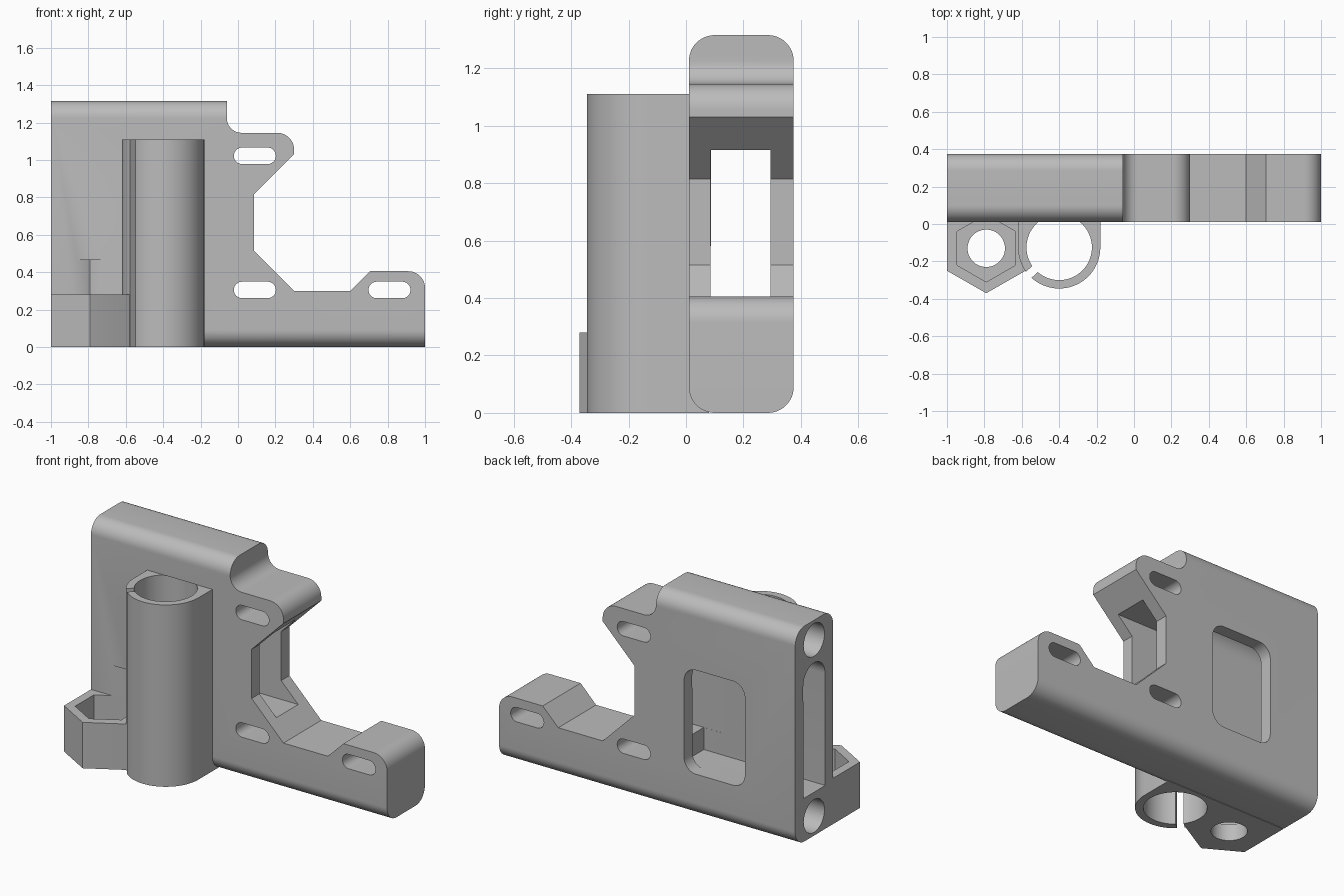
import bpy, bmesh
from math import sin, cos, radians
from mathutils import Vector

old = bpy.data.objects.get("Cube")
if old:
    bpy.data.objects.remove(old, do_unlink=True)

grey = bpy.data.materials.new("plain grey")
grey.use_nodes = True
colour = (0.5, 0.5, 0.5, 1)
grey.diffuse_color = colour
grey.node_tree.nodes["Principled BSDF"].inputs["Base Color"].default_value = colour


def arc(cx, cy, r, start, end, n=12):
    angles = [radians(start + (end - start) * i / n) for i in range(n + 1)]
    return [(cx + r * cos(a), cy + r * sin(a)) for a in angles]


def circle(cx, cy, r, n=48, turn=0):
    return arc(cx, cy, r, turn, turn + 360, n)[:-1]


def rounded(x0, x1, y0, y1, r):
    return (arc(x1 - r, y1 - r, r, 0, 90) + arc(x0 + r, y1 - r, r, 90, 180)
            + arc(x0 + r, y0 + r, r, 180, 270) + arc(x1 - r, y0 + r, r, 270, 360))


def prism(name, outline, axis, start, end):
    """Extrude a 2D outline along an axis."""
    place = {"X": lambda p, t: (t, p[0], p[1]),
             "Y": lambda p, t: (p[0], t, p[1]),
             "Z": lambda p, t: (p[0], p[1], t)}[axis]
    bm = bmesh.new()
    base = bm.faces.new([bm.verts.new(place(p, start)) for p in outline])
    made = bmesh.ops.extrude_face_region(bm, geom=[base])["geom"]
    shift = Vector(place((0, 0), end - start))
    bmesh.ops.translate(bm, vec=shift, verts=[g for g in made if isinstance(g, bmesh.types.BMVert)])
    bmesh.ops.recalc_face_normals(bm, faces=bm.faces)
    mesh = bpy.data.meshes.new(name)
    bm.to_mesh(mesh)
    bm.free()
    mesh.materials.append(grey)
    obj = bpy.data.objects.new(name, mesh)
    bpy.context.collection.objects.link(obj)
    return obj


def combine(parts, cutter, operation="DIFFERENCE"):
    """Apply a boolean to each part, then drop the cutter."""
    cutter.hide_render = True
    for part in parts:
        mod = part.modifiers.new("boolean", "BOOLEAN")
        mod.operation, mod.object, mod.solver = operation, cutter, "EXACT"
        bpy.context.view_layer.objects.active = part
        bpy.ops.object.modifier_apply(modifier=mod.name)
    bpy.data.objects.remove(cutter, do_unlink=True)


front, back, height = 0.01, 0.375, 1.315
inner, outer = 0.085, 0.295
mid = (front + back) / 2

# Bracket body: front outline limited by a rounded side section
outline = ([(-1, 0), (1, 0)] + arc(0.91, 0.315, 0.09, 0, 90)
           + [(0.705, 0.405), (0.6, 0.3), (0.3, 0.3), (0.085, 0.515), (0.085, 0.815), (0.3, 1.03)]
           + arc(0.21, 1.055, 0.09, 0, 90) + arc(0.02, 1.225, 0.08, 270, 180)
           + [(-0.06, height), (-1, height)])
body = prism("bracket_body", outline, "Y", front - 0.1, back + 0.1)
combine([body], prism("side_section", rounded(front, back, 0, height, 0.09), "X", -1.1, 1.1), "INTERSECT")

# Split tube clamp
cx, cy = -0.4, -0.125
tube = prism("clamp_tube", [(-0.62, 0.08)] + arc(cx, cy, 0.22, 180, 360, 40) + [(-0.18, 0.08)], "Z", 0, 1.11)

# Nut holder
holder = prism("nut_holder", [(-1, 0.08), (-1, -0.25), (-0.79, -0.37), (-0.545, -0.23), (-0.545, 0.08)],
               "Z", 0, 0.28)
parts = [body, tube, holder]

# Tube bore and clamp slit
combine(parts, prism("bore", circle(cx, cy, 0.175, 64), "Z", -0.1, 1.11))
combine([tube], prism("bore_top", circle(cx, cy, 0.175, 64), "Z", 1, 1.2))
along = Vector((cos(radians(222)), sin(radians(222))))
side = Vector((-along.y, along.x)) * 0.022
middle = Vector((cx, cy))
slit = [middle + along * d + side * s for d, s in ((0.1, -1), (0.3, -1), (0.3, 1), (0.1, 1))]
combine([tube, holder], prism("slit", slit, "Z", -0.1, 1.2))

# Nut pocket and screw hole
combine(parts, prism("nut_pocket", circle(-0.79, -0.13, 0.18, 6, 30), "Z", 0.1, 0.465))
combine([holder], prism("screw_hole", circle(-0.79, -0.13, 0.1), "Z", -0.1, 0.2))

# Rod holes in the left end
for z, end in ((0.12, 0.9), (height - 0.12, -0.15)):
    combine([body, holder], prism("rod_hole", circle(mid, z, 0.1), "X", -1.1, end))

# Belt passage: arched on the left, square on the right
arch = [(inner, 0.265), (outer, 0.265)] + arc(mid, 0.95, 0.105, 0, 180, 20)
combine([body], prism("arched_passage", arch, "X", -1.1, -0.18))
square = [(inner, 0.4), (outer, 0.4), (outer, 0.915), (inner, 0.915)]
combine([body], prism("square_passage", square, "X", -0.3, 0.29))

# Rear window into the passage
combine([body], prism("rear_window", rounded(-0.66, -0.25, 0.265, 0.9, 0.08), "Y", 0.2, 0.5))

# Mounting slots
for x, z in ((0.09, 1.022), (0.09, 0.305), (0.81, 0.305)):
    combine([body], prism("mount_slot", rounded(x - 0.112, x + 0.112, z - 0.044, z + 0.044, 0.0435),
                          "Y", -0.1, 0.5))

# Smooth curves, sharp edges
bpy.ops.object.select_all(action="DESELECT")
for part in parts:
    part.select_set(True)
bpy.context.view_layer.objects.active = body
bpy.ops.object.shade_smooth_by_angle(angle=radians(30))
